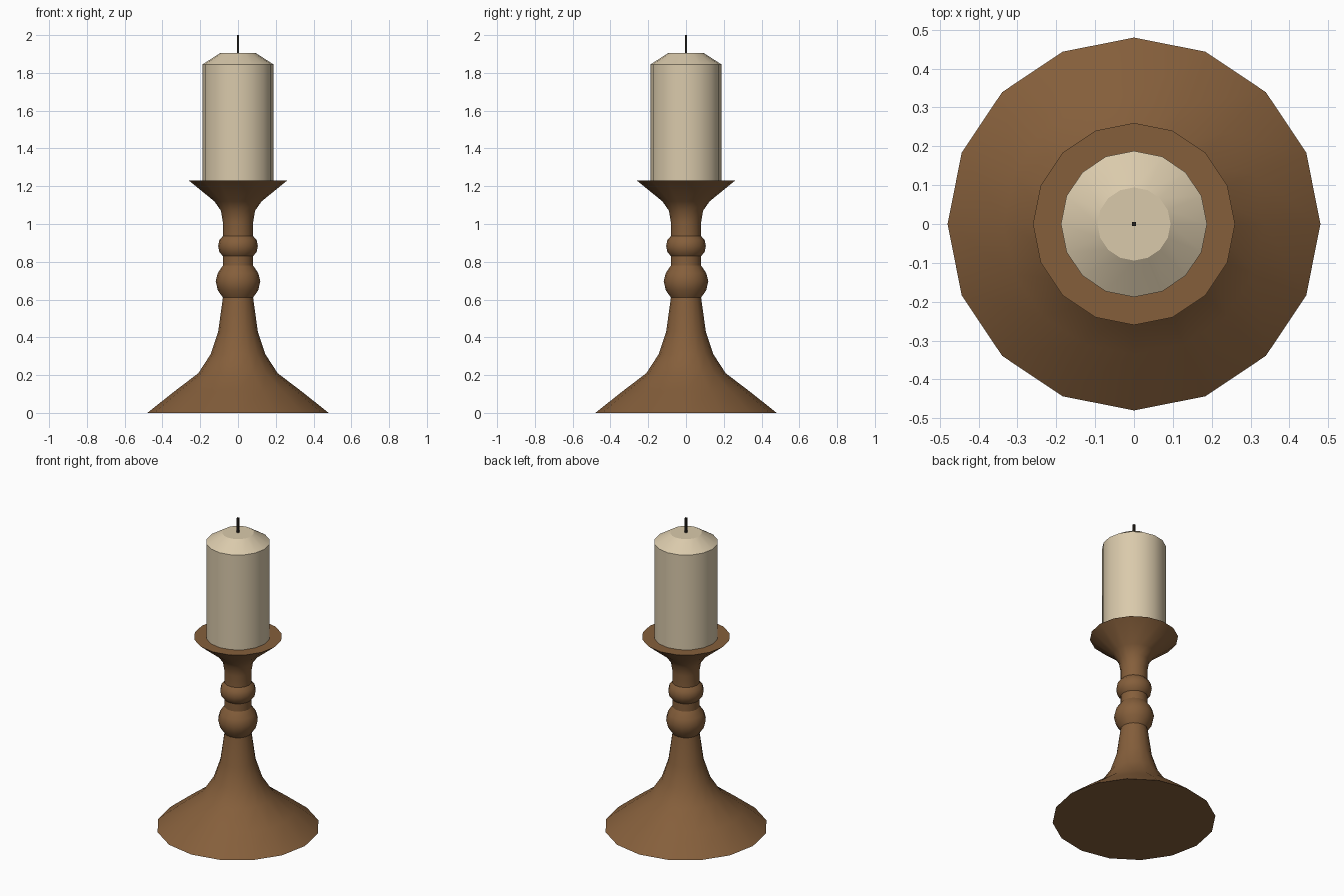
import bpy, bmesh, math

if "Cube" in bpy.data.objects:
    bpy.data.objects.remove(bpy.data.objects["Cube"])


def material(name, rgb):
    m = bpy.data.materials.new(name)
    m.diffuse_color = (*rgb, 1)
    m.use_nodes = True
    m.node_tree.nodes["Principled BSDF"].inputs["Base Color"].default_value = m.diffuse_color
    return m


def lathe(name, profile, sides, mat, turn=0.0):
    """Revolve (radius, height) points about z and cap both ends."""
    bm = bmesh.new()
    rings = []
    for r, z in profile:
        rings.append([bm.verts.new((r * math.cos(turn + 2 * math.pi * i / sides),
                                    r * math.sin(turn + 2 * math.pi * i / sides), z))
                      for i in range(sides)])
    for a, b in zip(rings, rings[1:]):
        for i in range(sides):
            j = (i + 1) % sides
            bm.faces.new((a[i], a[j], b[j], b[i]))
    bm.faces.new(rings[0][::-1])
    bm.faces.new(rings[-1])
    mesh = bpy.data.meshes.new(name)
    bm.to_mesh(mesh)
    bm.free()
    mesh.materials.append(mat)
    obj = bpy.data.objects.new(name, mesh)
    bpy.context.collection.objects.link(obj)
    bpy.ops.object.select_all(action='DESELECT')
    obj.select_set(True)
    bpy.context.view_layer.objects.active = obj
    bpy.ops.object.shade_smooth_by_angle(angle=math.radians(30))
    return obj


wood = material("brown_wood", (0.235, 0.114, 0.044))
wax = material("cream_wax", (0.70, 0.59, 0.41))
char = material("dark_wick", (0.02, 0.016, 0.012))

# Turned stand: flared foot, two beads, flared dish
lathe("candle_stand", [
    (0.48, 0), (0.335, 0.115), (0.21, 0.21), (0.145, 0.31), (0.105, 0.43), (0.08, 0.61),
    (0.107, 0.65), (0.118, 0.697), (0.107, 0.74), (0.08, 0.78),
    (0.08, 0.83), (0.099, 0.852), (0.105, 0.883), (0.099, 0.914), (0.08, 0.936),
    (0.08, 1.01), (0.09, 1.07), (0.125, 1.12), (0.26, 1.23)], 16, wood)

# Candle with bevelled top
lathe("candle", [(0.188, 1.225), (0.188, 1.845), (0.094, 1.905)], 16, wax)

# Thin square wick
lathe("wick", [(0.008, 1.895), (0.008, 2.0)], 4, char, math.pi / 4)
